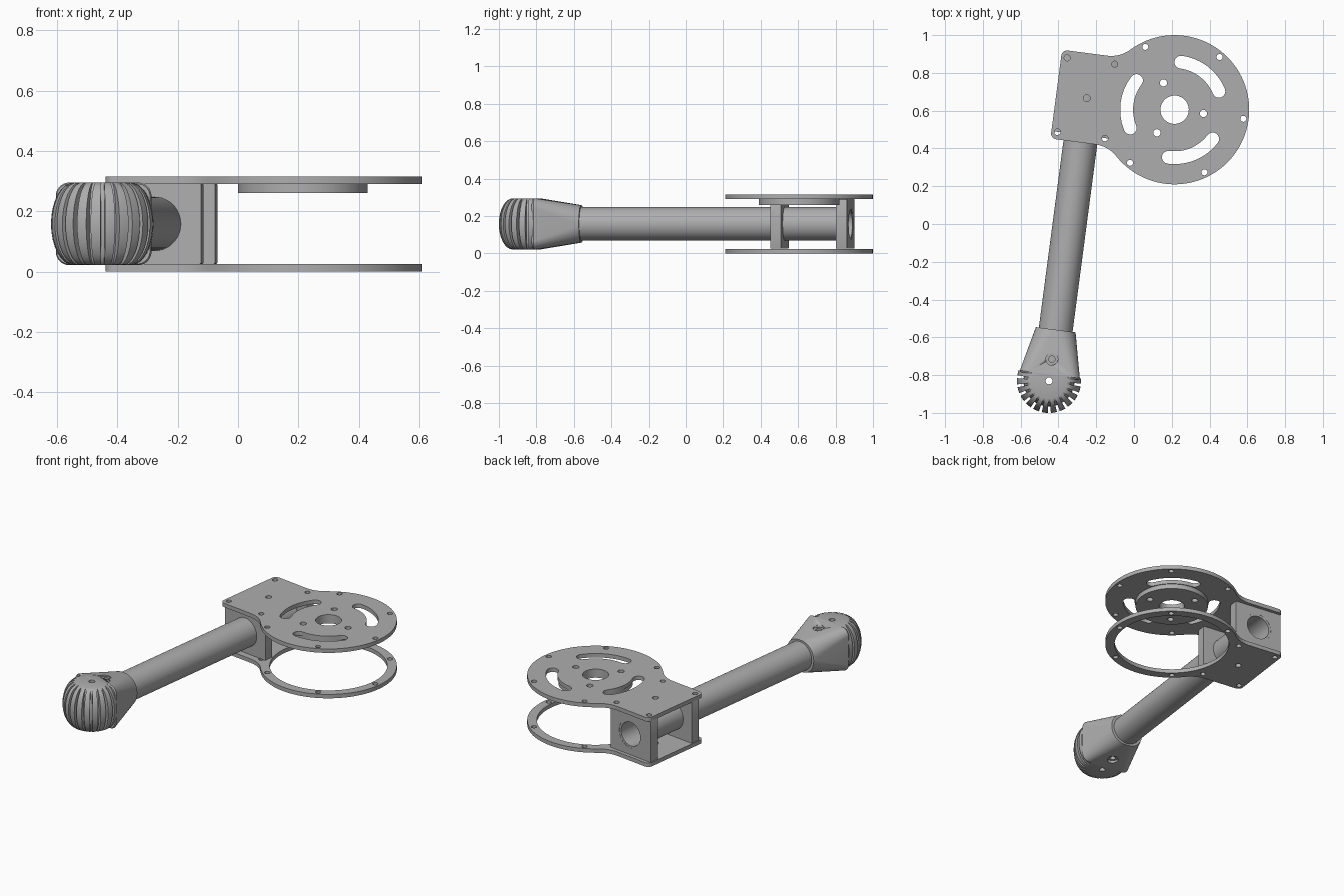
import bpy, bmesh
from math import sin, cos, radians, atan2, degrees, pi, sqrt
from mathutils import Matrix

if "Cube" in bpy.data.objects:
    bpy.data.objects.remove(bpy.data.objects["Cube"])

grey = bpy.data.materials.new("grey plastic")
grey.use_nodes = True
colour = (0.42, 0.42, 0.42, 1)
grey.diffuse_color = colour
grey.node_tree.nodes["Principled BSDF"].inputs["Base Color"].default_value = colour

# Everything is laid out around the disc centre, then turned as a whole
FRAME = Matrix.Translation((0.215, 0.605, 0)) @ Matrix.Rotation(radians(-7.5), 4, 'Z')
LEG_X, MID_Z = -0.472, 0.158
UPRIGHT = Matrix.Rotation(pi / 2, 4, 'X')


def arc(cx, cy, r, a, b, n=12):
    """Points on an arc, angles in degrees, both ends included."""
    return [(cx + r * cos(radians(a + (b - a) * i / n)),
             cy + r * sin(radians(a + (b - a) * i / n))) for i in range(n + 1)]


def circle(cx, cy, r, n=24):
    return arc(cx, cy, r, 0, 360, n)[:-1]


def polar(r, a):
    return r * cos(radians(a)), r * sin(radians(a))


def slot(r, half, a, b):
    ex, ey = polar(r, b)
    sx, sy = polar(r, a)
    return (arc(0, 0, r + half, a, b) + arc(ex, ey, half, b, b + 180, 8)[1:-1]
            + arc(0, 0, r - half, b, a) + arc(sx, sy, half, a + 180, a + 360, 8)[1:-1])


def rounded_rect(w, h, r, n=8):
    pts = []
    for sx, sy, a in ((1, 1, 0), (-1, 1, 90), (-1, -1, 180), (1, -1, 270)):
        pts += arc(sx * (w - r), sy * (h - r), r, a, a + 90, n)
    return pts


def finish(ob, matrix, angle=30):
    ob.matrix_world = FRAME @ matrix
    bpy.ops.object.select_all(action='DESELECT')
    ob.select_set(True)
    bpy.context.view_layer.objects.active = ob
    if ob.type == 'CURVE':
        bpy.ops.object.convert(target='MESH')
        ob = bpy.context.object
    ob.data.materials.clear()
    ob.data.materials.append(grey)
    bpy.ops.object.shade_smooth_by_angle(angle=radians(angle))
    return ob


def sheet(name, loops, thickness, matrix):
    """Flat part: first loop is the outline, the rest are holes."""
    cu = bpy.data.curves.new(name, 'CURVE')
    cu.dimensions, cu.fill_mode, cu.extrude = '2D', 'BOTH', thickness / 2
    for loop in loops:
        sp = cu.splines.new('POLY')
        sp.points.add(len(loop) - 1)
        for p, (x, y) in zip(sp.points, loop):
            p.co = (x, y, 0, 1)
        sp.use_cyclic_u = True
    ob = bpy.data.objects.new(name, cu)
    bpy.context.collection.objects.link(ob)
    return finish(ob, matrix)


def sweep(bm, loop, angles, full=False):
    """Turn a closed (radius, z) loop around z through the angles."""
    cols = [[bm.verts.new((r * cos(a), r * sin(a), z)) for r, z in loop] for a in angles]
    pairs = list(zip(cols, cols[1:]))
    if full:
        pairs.append((cols[-1], cols[0]))
    else:
        bm.faces.new(cols[0])
        bm.faces.new(cols[-1])
    n = len(loop)
    for c, d in pairs:
        for i in range(n):
            j = (i + 1) % n
            bm.faces.new((c[i], d[i], d[j], c[j]))


def mesh_part(name, bm, matrix, angle=30):
    bmesh.ops.remove_doubles(bm, verts=bm.verts, dist=1e-5)
    bmesh.ops.recalc_face_normals(bm, faces=bm.faces)
    me = bpy.data.meshes.new(name)
    bm.to_mesh(me)
    bm.free()
    ob = bpy.data.objects.new(name, me)
    bpy.context.collection.objects.link(ob)
    return finish(ob, matrix, angle)


def turns(n):
    return [2 * pi * i / n for i in range(n)]


# Plate outline: disc, concave fillets and a squared tail
R, HALF, TAIL, FIL = 0.395, 0.237, -0.632, 0.17
fy = HALF + FIL
fx = -sqrt((R + FIL) ** 2 - fy ** 2)
t = degrees(atan2(fy, fx))
outline = (arc(0, 0, R, -t, t, 72)
           + arc(fx, fy, FIL, t - 180, -90)[1:]
           + arc(TAIL + 0.03, HALF - 0.03, 0.03, 90, 180, 6)
           + arc(TAIL + 0.03, 0.03 - HALF, 0.03, 180, 270, 6)
           + arc(fx, -fy, FIL, 90, 180 - t)[:-1])
bolts = [circle(*polar(0.367, a), 0.016) for a in (0, 57, -57, 122.5, -122.5)]
bolts += [circle(x, y, 0.016) for x in (-0.6, -0.346) for y in (-0.198, 0.198)]
bolts.append(circle(-0.469, 0, 0.018))
hub = [circle(0, 0, 0.075, 40)] + [circle(*polar(0.154, a), 0.019) for a in (0, 120, -120)]
slots = [slot(0.254, 0.034, a - 30, a + 30) for a in (60, 180, 300)]

sheet("top_plate", [outline] + bolts + hub + slots, 0.025, Matrix.Translation((0, 0, 0.3025)))
sheet("bottom_plate", [outline, circle(0, 0, 0.34, 80)] + bolts, 0.025,
      Matrix.Translation((0, 0, 0.0125)))
sheet("motor_mount", [circle(0, 0, 0.215, 64)] + hub, 0.03, Matrix.Translation((0, 0, 0.275)))

# Two walls between the plates, bored for the tube
for name, y in (("front_wall", -0.168), ("back_wall", 0.187)):
    sheet(name, [rounded_rect(0.158, 0.1325, 0.004, 2), circle(0, 0, 0.089, 48)], 0.058,
          Matrix.Translation((LEG_X, y, MID_Z)) @ UPRIGHT)

# Hollow leg tube
bm = bmesh.new()
sweep(bm, [(0.075, -0.215), (0.09, -0.215), (0.09, 1.26), (0.075, 1.26)], turns(48), True)
mesh_part("leg_tube", bm, Matrix.Translation((LEG_X, 0, MID_Z)) @ UPRIGHT)

# Foot socket: round collar flaring to a rounded rectangle
bm = bmesh.new()
rings = [[bm.verts.new((x, y, z)) for x, y in rounded_rect(w, h, r)]
         for w, h, r, z in ((0.106, 0.1, 0.095, 1.237), (0.16, 0.137, 0.045, 1.475),
                            (0.156, 0.133, 0.042, 1.484))]
for a, b in zip(rings, rings[1:]):
    for i in range(len(a)):
        j = (i + 1) % len(a)
        bm.faces.new((a[i], a[j], b[j], b[i]))
bm.faces.new(rings[0])
bm.faces.new(rings[-1])
socket = mesh_part("foot_socket", bm, Matrix.Translation((LEG_X, 0, MID_Z)) @ UPRIGHT)

# Counterbored screw holes above and below the socket
for side in (1, -1):
    bm = bmesh.new()
    sweep(bm, [(0, 0.07), (0.017, 0.07), (0.017, 0.113), (0.032, 0.113), (0.032, 0.2), (0, 0.2)],
          turns(24), True)
    cutter = mesh_part("screw_cutter", bm, Matrix.Translation((LEG_X, -1.394, MID_Z))
                       @ Matrix.Rotation(0 if side > 0 else pi, 4, 'X'))
    cutter.hide_render = True
    mod = socket.modifiers.new("screw_hole", 'BOOLEAN')
    mod.operation, mod.object, mod.solver = 'DIFFERENCE', cutter, 'EXACT'
    bpy.context.view_layer.objects.active = socket
    bpy.ops.object.modifier_apply(modifier=mod.name)
    bpy.data.objects.remove(cutter)


# Ribbed foot: barrel core with a pierced hub, and ribs around it
def barrel(bulge, height=0.137):
    return [(0.095 + bulge * cos(a), height * sin(a))
            for a in (pi * (i / 16 - 0.5) for i in range(17))]


def foot_part(name, build):
    bm = bmesh.new()
    build(bm)
    bmesh.ops.bisect_plane(bm, geom=bm.verts[:] + bm.edges[:] + bm.faces[:],
                           plane_co=(0, 0.035, 0), plane_no=(0, 1, 0), clear_outer=True)
    mesh_part(name, bm, Matrix.Translation((LEG_X, -1.51, MID_Z)))


def build_ribs(bm):
    count = 22
    for k in range(count):
        a = 2 * pi * k / count - pi / 2
        sweep(bm, barrel(0.075), [a + radians(d) for d in (-5.6, 0, 5.6)])


foot_part("foot_core", lambda bm: sweep(
    bm, [(0.018, -0.137)] + barrel(0.04) + [(0.018, 0.137)], turns(44), True))
foot_part("foot_ribs", build_ribs)
